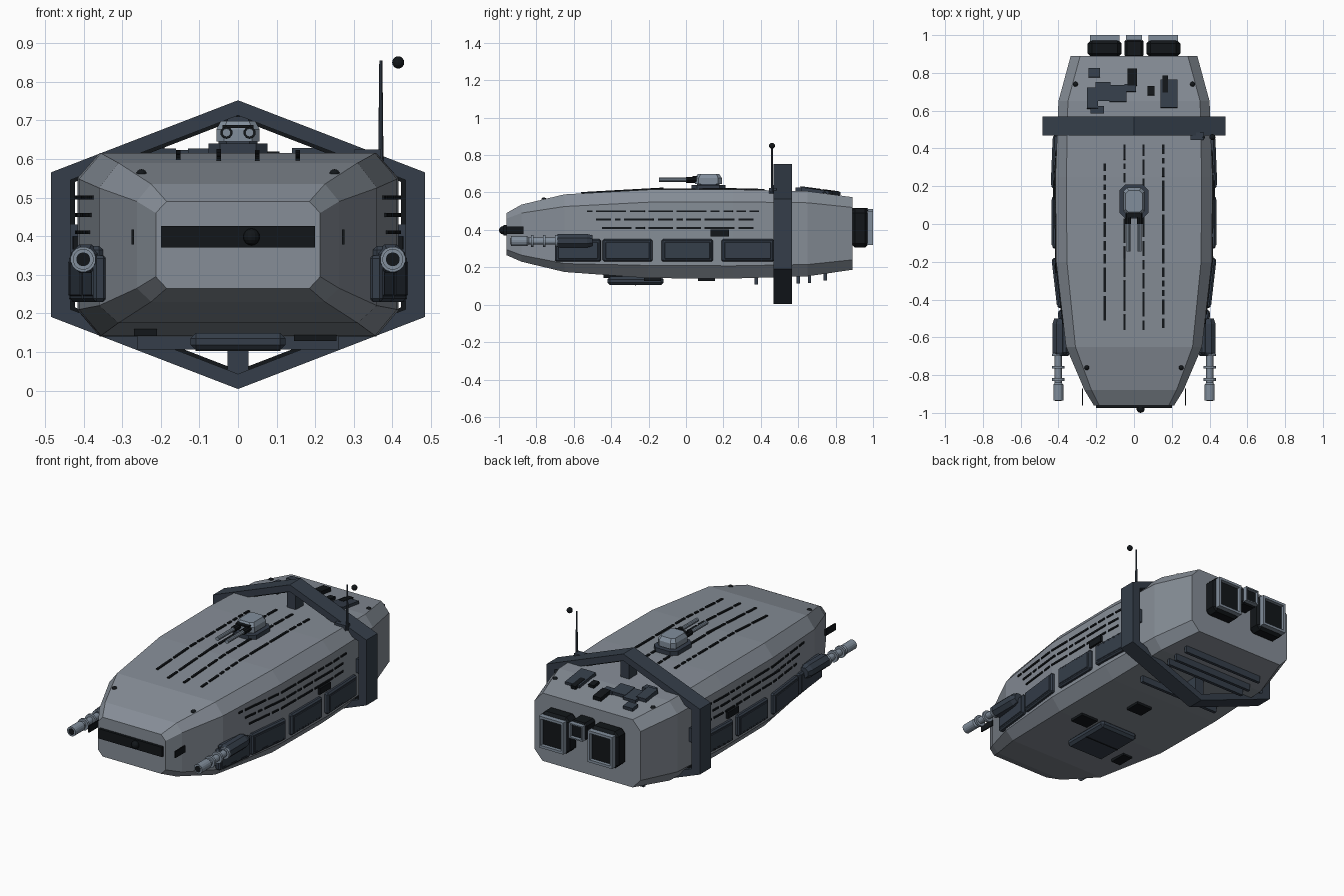
import bpy, bmesh, math, random
from mathutils import Vector

if "Cube" in bpy.data.objects:
    bpy.data.objects.remove(bpy.data.objects["Cube"])
random.seed(4)

def mat(name, c):
    m = bpy.data.materials.new(name)
    m.diffuse_color = (*c, 1)
    m.use_nodes = True
    m.node_tree.nodes["Principled BSDF"].inputs["Base Color"].default_value = m.diffuse_color
    return m
HULL = mat("hull_grey", (0.24, 0.27, 0.31))
NAVY = mat("dark_plate", (0.035, 0.048, 0.068))
BLACK = mat("black", (0.006, 0.008, 0.01))
STEEL = mat("steel", (0.22, 0.27, 0.33))

def finish(name, bm, m, loc=(0, 0, 0), rot=(0, 0, 0), bevel=0):
    bmesh.ops.recalc_face_normals(bm, faces=bm.faces)
    me = bpy.data.meshes.new(name)
    bm.to_mesh(me)
    bm.free()
    me.materials.append(m)
    o = bpy.data.objects.new(name, me)
    bpy.context.collection.objects.link(o)
    o.location, o.rotation_euler = loc, rot
    if bevel:
        b = o.modifiers.new("bevel", 'BEVEL')
        b.width, b.segments = bevel, 1
    return o

def box(name, loc, size, m, rot=(0, 0, 0), bevel=0):
    bm = bmesh.new()
    bmesh.ops.create_cube(bm, size=1)
    bmesh.ops.scale(bm, vec=size, verts=bm.verts)
    return finish(name, bm, m, loc, rot, bevel)

def loft(name, rings, m, cap=True, closed=False, **kw):
    bm = bmesh.new()
    vs = [[bm.verts.new(p) for p in r] for r in rings]
    n = len(vs[0])
    for a, b in zip(vs, vs[1:] + ([vs[0]] if closed else [])):
        for i in range(n):
            bm.faces.new((a[i], a[(i + 1) % n], b[(i + 1) % n], b[i]))
    if cap and not closed:
        bm.faces.new(vs[0])
        bm.faces.new(vs[-1])
    return finish(name, bm, m, **kw)

def turned_y(name, x, z, prof, m, n=16):
    """Lathe of (y, radius) pairs around a y-parallel axis."""
    a0 = math.pi / n
    rings = [[(x + r * math.cos(a0 + i * 2 * math.pi / n), y, z + r * math.sin(a0 + i * 2 * math.pi / n))
              for i in range(n)] for y, r in prof]
    return loft(name, rings, m)

def ball(name, loc, r):
    bm = bmesh.new()
    bmesh.ops.create_uvsphere(bm, u_segments=14, v_segments=8, radius=r)
    return finish(name, bm, BLACK, loc)

# hull: y, flat half width, side half width, top z, upper side z, lower side z, bottom z
S = [(-.96, .185, .213, .49, .46, .295, .265), (-.88, .225, .262, .535, .49, .265, .23),
     (-.65, .31, .36, .59, .525, .22, .175), (-.2, .355, .412, .615, .548, .21, .142),
     (.25, .358, .416, .616, .55, .208, .14), (.65, .35, .40, .607, .545, .215, .152),
     (.89, .285, .335, .575, .52, .24, .187)]
loft("hull", [[(t, y, zt), (s, y, zu), (s, y, zl), (t, y, zb), (-t, y, zb), (-s, y, zl), (-s, y, zu), (-t, y, zt)]
              for y, t, s, zt, zu, zl, zb in S], HULL)

def hull_at(y, k):
    """Hull dimension k at y, with its slope."""
    for a, b in zip(S, S[1:]):
        if y <= b[0]:
            g = (b[k] - a[k]) / (b[0] - a[0])
            return a[k] + g * (y - a[0]), g
    return S[-1][k], 0

def on_side(name, sx, y, z, size, m, out=0, bevel=0):
    x, g = hull_at(y, 2)
    return box(name, (sx * (x + out), y, z), size, m, (0, 0, -sx * math.atan(g)), bevel)

def on_top(name, x, y, size, m, out=0, bevel=0):
    z, g = hull_at(y, 3)
    return box(name, (x, y, z + out), size, m, (math.atan(g), 0, 0), bevel)

def dashes(y0, y1):
    y = y0
    while y < y1 - .02:
        d = min(random.choice((.03, .05, .08, .13, .16)), y1 - y)
        yield y + d / 2, d
        y += d + .02

# hexagonal ring frame, dark liner and four struts
def hexagon(k, y):
    return [(x * k, y, .378 + z * k) for x, z in
            ((0, .374), (.485, .187), (.485, -.187), (0, -.374), (-.485, -.187), (-.485, .187))]
loft("ring_frame", [hexagon(1, .468), hexagon(1, .568), hexagon(.895, .568), hexagon(.895, .468)], NAVY, closed=True)
loft("ring_liner", [hexagon(.9, .49), hexagon(.9, .545), hexagon(.87, .545), hexagon(.87, .49)], BLACK, closed=True)
for nm, z in (("top_strut", .655), ("bottom_strut", .095)):
    box(nm, (0, .518, z), (.055, .07, .11), NAVY)

# mirrored side equipment
for sx, side in ((-1, "left"), (1, "right")):
    for i, (a, b) in enumerate(((-.70, -.455), (-.445, -.178), (-.13, .145), (.19, .47))):
        on_side(f"{side}_panel_{i}", sx, (a + b) / 2, .29, (.034, b - a, .12), NAVY, .003, .008)
        on_side(f"{side}_panel_face_{i}", sx, (a + b) / 2, .29, (.01, b - a - .03, .09), NAVY, .018, .003)
    for z, y0 in ((.50, -.53), (.455, -.48), (.41, -.45)):
        for y, d in dashes(y0, .39):
            on_side(f"{side}_slit", sx, y, z, (.012, d, .01), BLACK)
    on_side(f"{side}_hatch", sx, .18, .383, (.025, .1, .036), BLACK)
    box(f"{side}_side_strut", (sx * .425, .518, .39), (.05, .06, .08), NAVY)
    box(f"{side}_front_window", (sx * .273, -.915, .398), (.007, .09, .038), BLACK)
    # side cannon
    turned_y(f"{side}_gun_housing", sx * .395, .342, [(-.70, .028), (-.68, .04), (-.53, .04), (-.5, .03)], NAVY, 8)
    box(f"{side}_gun_mount", (sx * .375, -.6, .342), (.05, .18, .065), NAVY, bevel=.01)
    prof = [(-.935, .018), (-.935, .027), (-.85, .027), (-.84, .019)]
    for y in (-.83, -.765, -.70):
        prof += [(y, .019), (y, .033), (y + .014, .033), (y + .014, .019)]
    turned_y(f"{side}_gun_barrel", sx * .401, .34, prof + [(-.6, .019)], STEEL)
    turned_y(f"{side}_gun_bore", sx * .401, .34, [(-.937, .018), (-.92, .018)], BLACK)
    # deck bolts
    for x, y in ((.25, -.76), (.31, .74)):
        ball(f"{side}_bolt", (sx * x, y, hull_at(y, 3)[0] - .004), .014)

# deck slits
for x, y0, y1 in ((-.155, -.51, .32), (-.05, -.56, .42), (.05, -.56, .42), (.155, -.55, .42)):
    for y, d in dashes(y0, y1):
        on_top("deck_slit", x, y, (.012, d, .014), BLACK)

# front visor and sensor
box("visor", (0, -.963, .398), (.40, .024, .056), BLACK)
ball("front_sensor", (.035, -.978, .398), .022)

# engines: dark chamfered block with a steel square rim
def engine(name, x, z, w, h):
    def sq(k, y):
        return [(x + a * w * k / 2, y, z + b * h * k / 2) for a, b in ((-1, -1), (1, -1), (1, 1), (-1, 1))]
    box(name, (x, .93, z), (w, .1, h), BLACK, bevel=min(w, h) * .13)
    k = .86
    loft(name + "_rim", [sq(k, .968), sq(k, 1), sq(k * .84, 1), sq(k * .84, .968)], STEEL, closed=True)
engine("left_engine", -.155, .41, .18, .21)
engine("right_engine", .155, .41, .18, .21)
engine("centre_engine", 0, .468, .1, .1)

# deck turret
def octagon(name, cy, z0, z1, hx, hy, c, m, inset=0):
    pts = ((hx, c - hy), (hx, hy - c), (hx - c, hy), (c - hx, hy), (-hx, hy - c), (-hx, c - hy), (c - hx, -hy), (hx - c, -hy))
    zs = ((z0, 1), (z0 + (z1 - z0) * .6, 1), (z1, 1 - inset))
    loft(name, [[(x * k, cy + y * k, z) for x, y in pts] for z, k in zs], m)
octagon("turret_base", .12, .605, .64, .076, .09, .03, NAVY)
octagon("turret_neck", .12, .635, .652, .05, .06, .02, NAVY)
octagon("turret_head", .12, .645, .698, .056, .072, .02, STEEL, .2)
box("turret_visor", (0, .05, .684), (.08, .03, .008), BLACK)
for x in (-.03, .03):
    turned_y("turret_sleeve", x, .668, [(0.0, .016), (.07, .016)], BLACK, 10)
    turned_y("turret_barrel", x, .668, [(-.145, .011), (.05, .011)], STEEL, 10)

# antenna
bm = bmesh.new()
bmesh.ops.create_cone(bm, cap_ends=True, segments=8, radius1=.007, radius2=.004, depth=.26)
finish("antenna", bm, NAVY, (.37, .46, .725))
ball("antenna_tip", (.415, .46, .85), .016)
box("antenna_base", (.335, .465, .61), (.07, .04, .03), NAVY)

# rear deck machinery
for x, y, w, d, h in ((-.21, .80, .06, .05, .03), (-.22, .665, .06, .11, .035), (-.165, .70, .08, .1, .025),
                      (-.085, .69, .09, .09, .03), (-.01, .775, .05, .09, .035), (.09, .705, .035, .05, .025),
                      (.165, .74, .03, .09, .03), (.185, .69, .09, .15, .025), (-.195, .605, .07, .04, .03),
                      (-.02, .72, .06, .04, .025)):
    on_top("deck_machinery", x, y, (w, d, h), BLACK if w < .055 else NAVY, .004)

# belly pod, hatches and louvre slats
box("belly_pod", (0, -.27, .127), (.245, .30, .045), NAVY, bevel=.014)
box("belly_pod_seam", (0, -.27, .104), (.22, .006, .004), BLACK)
for x, y, w, d in ((.2, -.18, .11, .09), (.055, .11, .10, .09), (-.24, -.39, .06, .1)):
    box("belly_hatch", (x, y, hull_at(y, 6)[0] - .004), (w, d, .02), BLACK)
for y in (.375, .60, .66, .745):
    box("belly_slat", (0, y, hull_at(y, 6)[0] - .012), (.52, .018, .05), NAVY)
